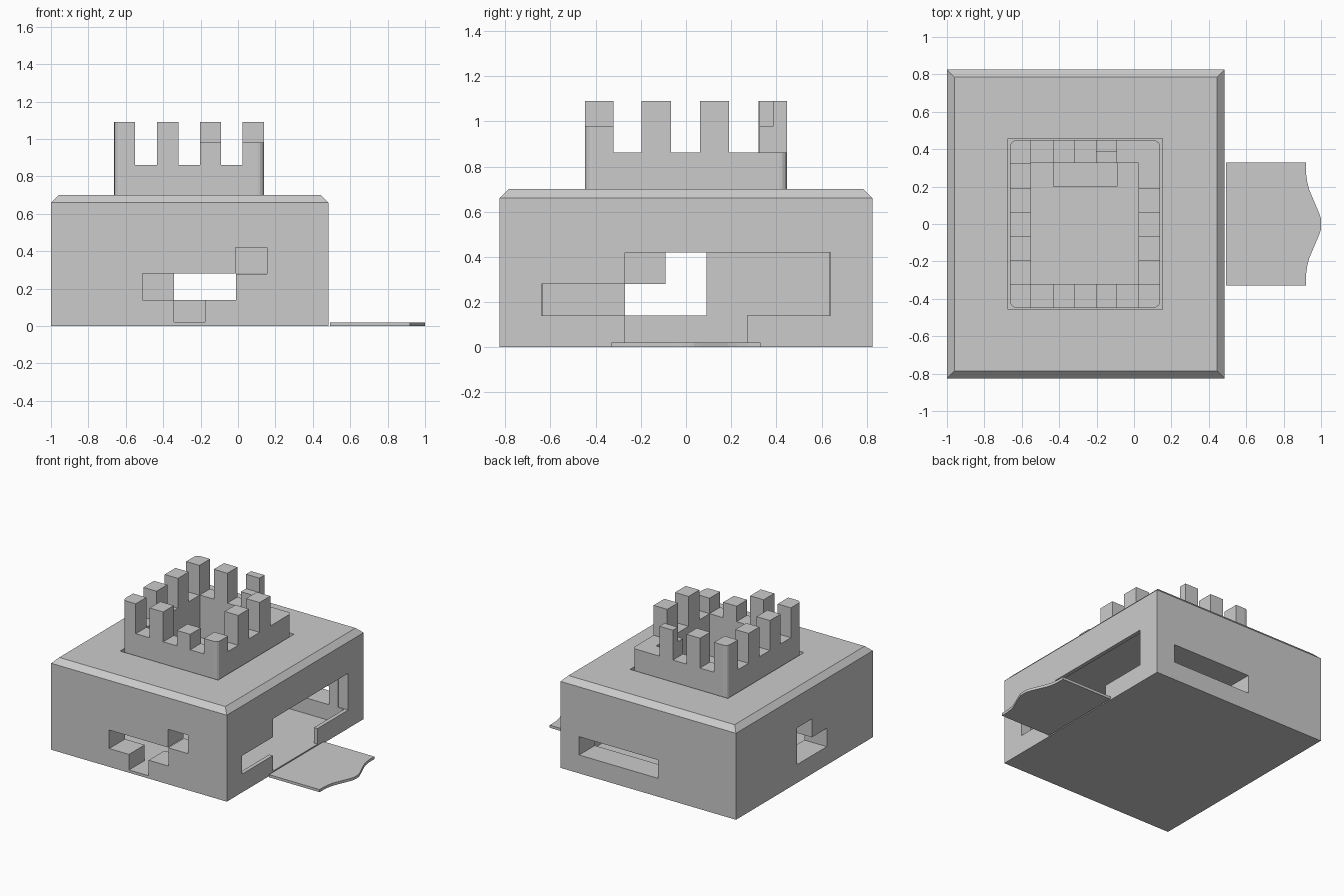
import bpy, bmesh

if "Cube" in bpy.data.objects:
    bpy.data.objects.remove(bpy.data.objects["Cube"])


def box(name, x0, x1, y0, y1, z0, z1):
    bm = bmesh.new()
    bmesh.ops.create_cube(bm, size=1)
    for v in bm.verts:
        v.co.x = x1 if v.co.x > 0 else x0
        v.co.y = y1 if v.co.y > 0 else y0
        v.co.z = z1 if v.co.z > 0 else z0
    me = bpy.data.meshes.new(name)
    bm.to_mesh(me)
    bm.free()
    ob = bpy.data.objects.new(name, me)
    bpy.context.collection.objects.link(ob)
    return ob


def apply_modifiers(ob):
    dg = bpy.context.evaluated_depsgraph_get()
    me = bpy.data.meshes.new_from_object(ob.evaluated_get(dg))
    ob.modifiers.clear()
    ob.data = me


def cut(ob, *dims):
    cutter = box("cutter", *dims)
    cutter.hide_render = True
    m = ob.modifiers.new("cut", 'BOOLEAN')
    m.operation, m.solver, m.object = 'DIFFERENCE', 'EXACT', cutter
    apply_modifiers(ob)
    bpy.data.objects.remove(cutter)


def bevel_edges(ob, test, width, segments):
    bm = bmesh.new()
    bm.from_mesh(ob.data)
    edges = [e for e in bm.edges if test(e.verts[0].co, e.verts[1].co)]
    bmesh.ops.bevel(bm, geom=edges, offset=width, segments=segments,
                    profile=0.5, affect='EDGES')
    bm.to_mesh(ob.data)
    bm.free()


# Main box with chamfered top rim
body = box("body", -1, 0.483, -0.825, 0.825, 0, 0.70)
bevel_edges(body, lambda a, b: a.z > 0.6 and b.z > 0.6, 0.04, 1)
# Hollow chamber, tower seat and drop slot in the seat floor
cut(body, -0.81, 0.453, -0.635, 0.635, 0.02, 0.50)
cut(body, -0.675, 0.152, -0.458, 0.458, 0.54, 0.8)
cut(body, -0.43, -0.09, 0.20, 0.327, 0.45, 0.6)
# Front opening
for x0, x1, z0, z1 in ((-0.51, -0.011, 0.14, 0.281),
                       (-0.343, -0.177, 0.021, 0.2),
                       (-0.014, 0.155, 0.279, 0.42)):
    cut(body, x0, x1, -0.9, -0.6, z0, z1)
# Back opening
cut(body, -0.343, 0.325, 0.6, 0.9, 0.14, 0.28)
# Right opening
for y0, y1, z0, z1 in ((-0.64, 0.3, 0.14, 0.28),
                       (-0.27, 0.64, 0.14, 0.42),
                       (-0.27, 0.27, 0.021, 0.3)):
    cut(body, 0.4, 0.6, y0, y1, z0, z1)
# Left opening
cut(body, -1.1, -0.78, -0.09, 0.09, 0.14, 0.42)
cut(body, -1.1, -0.78, -0.27, 0.0, 0.14, 0.28)

# Castle tower: rounded corners, hollow, crenellated
tower = box("tower", -0.662, 0.14, -0.448, 0.448, 0.54, 1.09)
bevel_edges(tower, lambda a, b: abs(a.z - b.z) > 0.3, 0.035, 4)
cut(tower, -0.55, 0.025, -0.32, 0.325, 0.4, 1.3)
for x0, x1 in ((-0.55, -0.432), (-0.318, -0.203), (-0.09, 0.025)):
    cut(tower, x0, x1, -0.6, 0.6, 0.862, 1.3)
for y0, y1 in ((-0.32, -0.197), (-0.067, 0.061), (0.191, 0.32)):
    cut(tower, -0.8, 0.3, y0, y1, 0.862, 1.3)
# Broken merlons
cut(tower, -0.24, 0.3, -0.6, -0.3, 0.98, 1.3)
cut(tower, 0.01, 0.3, 0.3, 0.6, 0.862, 1.3)
cut(tower, -0.24, -0.05, 0.3, 0.387, 0.98, 1.3)

# Door plate with curved pointed end
half = [(0.492, 0.33), (0.92, 0.33), (0.92, 0.27), (0.926, 0.225),
        (0.936, 0.185), (0.955, 0.14), (0.985, 0.07), (0.998, 0.035),
        (1.0, 0.02)]
outline = half + [(x, -y) for x, y in reversed(half)]
bm = bmesh.new()
face = bm.faces.new([bm.verts.new((x, y, 0)) for x, y in outline])
ext = bmesh.ops.extrude_face_region(bm, geom=[face])
for v in ext["geom"]:
    if isinstance(v, bmesh.types.BMVert):
        v.co.z = 0.02
bmesh.ops.recalc_face_normals(bm, faces=bm.faces)
me = bpy.data.meshes.new("door_plate")
bm.to_mesh(me)
bm.free()
bpy.context.collection.objects.link(bpy.data.objects.new("door_plate", me))
